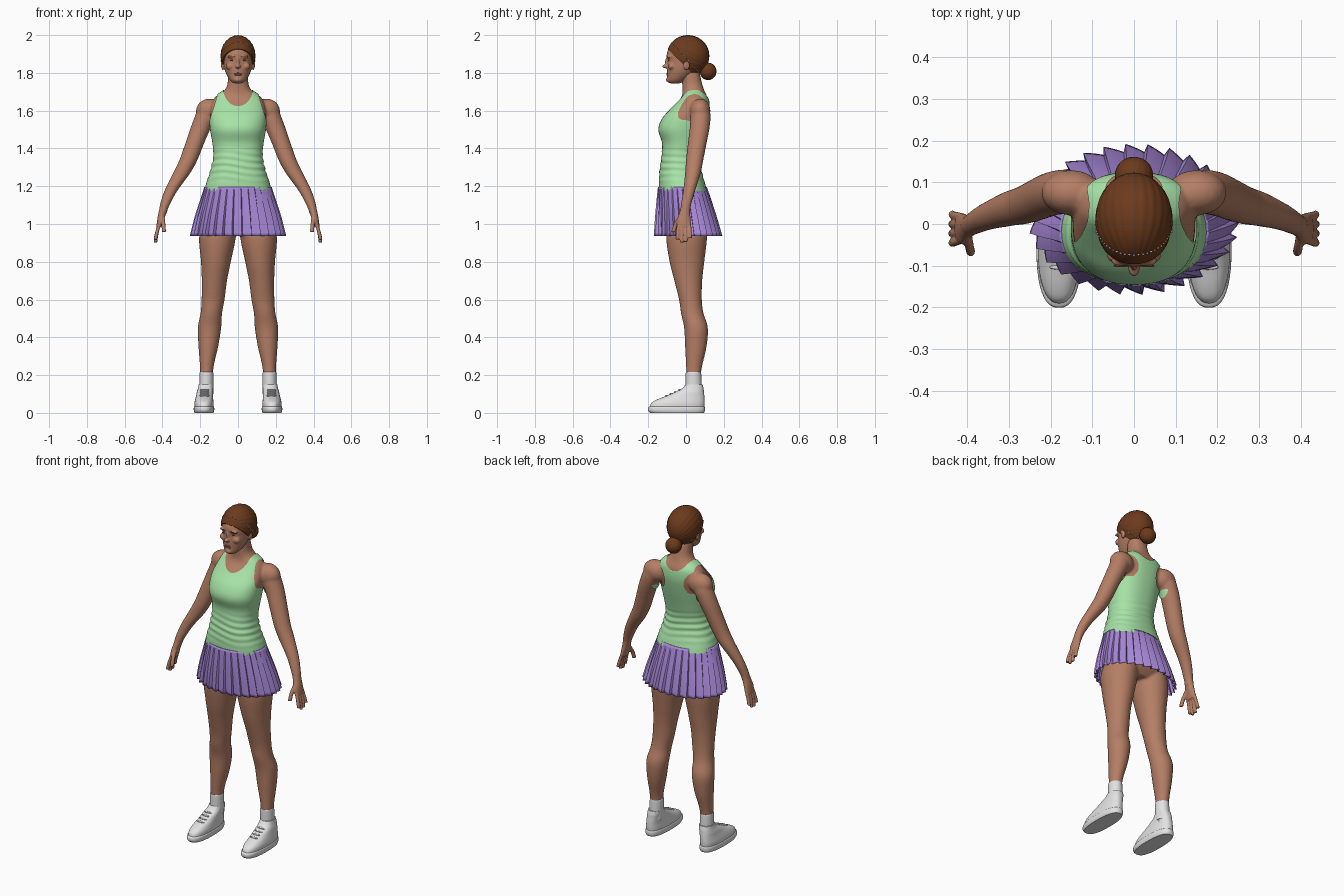
import bpy, bmesh, math
from mathutils import Vector, Matrix
from mathutils.bvhtree import BVHTree

if "Cube" in bpy.data.objects:
    bpy.data.objects.remove(bpy.data.objects["Cube"])


def material(name, rgb):
    mat = bpy.data.materials.new(name)
    mat.use_nodes = True
    mat.diffuse_color = (*rgb, 1)
    mat.node_tree.nodes["Principled BSDF"].inputs["Base Color"].default_value = (*rgb, 1)
    return mat


SKIN = material("warm skin", (0.46, 0.21, 0.13))
LIPS = material("lip tone", (0.36, 0.13, 0.09))
HAIR = material("auburn hair", (0.15, 0.043, 0.012))
GREEN = material("mint green cloth", (0.39, 0.77, 0.39))
PURPLE = material("lilac cloth", (0.40, 0.25, 0.70))
WHITE = material("white leather", (0.76, 0.76, 0.77))


def smooth_rows(rows, sub):
    """Catmull-Rom interpolation of section rows."""
    out = []
    for i in range(len(rows) - 1):
        a, b, c, d = (rows[min(max(k, 0), len(rows) - 1)] for k in range(i - 1, i + 3))
        for s in range(sub):
            t = s / sub
            out.append([q + t * (r - p + t * (2 * p - 5 * q + 4 * r - u + t * (3 * (q - r) + u - p))) / 2
                        for p, q, r, u in zip(a, b, c, d)])
    return out + [list(rows[-1])]


def bridge(bm, rings):
    for low, high in zip(rings, rings[1:]):
        for i in range(len(low)):
            j = (i + 1) % len(low)
            bm.faces.new((low[i], low[j], high[j], high[i]))


def loft(bm, rows, side=1, power=2.0, seg=32, sub=5):
    """Closed body from rows of (height, centre x, half width, front y, back y)."""
    rings = []
    for z, x, w, front, back in smooth_rows(rows, sub):
        ring = []
        for i in range(seg):
            c, s = math.cos(math.tau * i / seg), math.sin(math.tau * i / seg)
            c, s = (math.copysign(abs(v) ** (2 / power), v) for v in (c, s))
            ring.append(bm.verts.new((side * x + w * c, (front + back) / 2 + (back - front) / 2 * s, z)))
        rings.append(ring)
    bridge(bm, rings)
    bm.faces.new(rings[0])
    bm.faces.new(rings[-1])


def ball(bm, centre, radii, seg=20):
    bmesh.ops.create_uvsphere(bm, u_segments=seg, v_segments=seg // 2, radius=1,
                              matrix=Matrix.Translation(centre) @ Matrix.Diagonal((*radii, 1)))


def finish(name, bm, mat, sharp=None):
    bmesh.ops.recalc_face_normals(bm, faces=bm.faces)
    mesh = bpy.data.meshes.new(name)
    bm.to_mesh(mesh)
    bm.free()
    mesh.materials.append(mat)
    for p in mesh.polygons:
        p.use_smooth = True
    if sharp:
        mesh.set_sharp_from_angle(angle=math.radians(sharp))
    obj = bpy.data.objects.new(name, mesh)
    bpy.context.collection.objects.link(obj)
    return obj


def fuse(name, bm, mat, voxel, rounds):
    """Merge overlapping volumes into one smooth skin."""
    obj = finish(name, bm, mat)
    remesh = obj.modifiers.new("merge", 'REMESH')
    remesh.mode, remesh.voxel_size, remesh.use_smooth_shade = 'VOXEL', voxel, True
    relax = obj.modifiers.new("relax", 'SMOOTH')
    relax.factor, relax.iterations = 0.5, rounds
    deps = bpy.context.evaluated_depsgraph_get()
    mesh = bpy.data.meshes.new_from_object(obj.evaluated_get(deps))
    obj.modifiers.clear()
    obj.data = mesh
    if not mesh.materials:
        mesh.materials.append(mat)
    return obj


def surface_of(obj):
    return BVHTree.FromPolygons([v.co.copy() for v in obj.data.vertices],
                                [tuple(p.vertices) for p in obj.data.polygons])


# Body: torso with neck, arms and legs
TORSO = [(0.94, 0, 0.12, -0.07, 0.08), (1.0, 0, 0.18, -0.105, 0.125), (1.1, 0, 0.183, -0.13, 0.125),
         (1.2, 0, 0.168, -0.138, 0.1), (1.28, 0, 0.142, -0.135, 0.078), (1.36, 0, 0.126, -0.125, 0.07),
         (1.43, 0, 0.131, -0.122, 0.083), (1.5, 0, 0.143, -0.142, 0.1), (1.56, 0, 0.147, -0.12, 0.113),
         (1.61, 0, 0.145, -0.075, 0.12), (1.66, 0, 0.13, -0.032, 0.117), (1.685, 0, 0.105, -0.02, 0.107),
         (1.705, 0, 0.075, -0.018, 0.098), (1.74, 0, 0.056, -0.02, 0.086), (1.81, 0, 0.052, -0.025, 0.07)]
ARM = [(1.62, 0.165, 0.045, 0.035, 0.115), (1.58, 0.168, 0.057, 0.025, 0.13), (1.51, 0.197, 0.054, 0.02, 0.125),
       (1.43, 0.228, 0.05, 0.01, 0.11), (1.34, 0.262, 0.048, 0, 0.092), (1.27, 0.298, 0.046, -0.005, 0.078),
       (1.18, 0.353, 0.035, -0.015, 0.05), (1.1, 0.388, 0.026, -0.027, 0.027), (1.05, 0.4, 0.02, -0.03, 0.02)]
LEG = [(1.02, 0.1, 0.08, -0.09, 0.11), (0.93, 0.109, 0.097, -0.105, 0.112), (0.8, 0.117, 0.079, -0.087, 0.097),
       (0.7, 0.125, 0.067, -0.062, 0.086), (0.6, 0.132, 0.061, -0.037, 0.084), (0.53, 0.141, 0.057, -0.027, 0.092),
       (0.45, 0.151, 0.062, -0.01, 0.116), (0.35, 0.157, 0.052, -0.005, 0.109), (0.25, 0.165, 0.037, 0, 0.086),
       (0.18, 0.167, 0.034, 0.002, 0.077), (0.08, 0.168, 0.034, 0.004, 0.076)]
bm = bmesh.new()
loft(bm, TORSO, power=2.3, seg=48)
for s in (1, -1):
    loft(bm, ARM, s)
    loft(bm, LEG, s)
    ball(bm, (s * 0.15, 0.075, 1.6), (0.073, 0.055, 0.064))
body = fuse("body", bm, SKIN, 0.0065, 8)


# Tank top: the clothed region of the body, lifted off the skin
def inside(x, z, cx, cz, rx, rz):
    return ((x - cx) / rx) ** 2 + ((z - cz) / rz) ** 2 < 1


def clothed(p):
    x, z = abs(p.x), p.z
    if not 1.175 < z < 1.705:
        return False
    if z < 1.4:
        return x < 0.185
    if z < 1.53:
        return x < 0.153
    if x > 0.105 + (1.685 - z) * 0.3:
        return False
    if p.y < 0.05:
        return not inside(x, z, 0, 1.71, 0.075, 0.09)
    return not (inside(x, z, 0, 1.72, 0.072, 0.065) or inside(x, z, 0.15, 1.585, 0.088, 0.085))


bm = bmesh.new()
bm.from_mesh(body.data)
bmesh.ops.delete(bm, geom=[f for f in bm.faces if not clothed(f.calc_center_median())], context='FACES')
for _ in range(8):
    moved = {}
    for v in bm.verts:
        near = [e.other_vert(v).co for e in v.link_edges if e.is_boundary]
        if len(near) == 2:
            moved[v] = v.co / 2 + (near[0] + near[1]) / 4
    for v, co in moved.items():
        v.co = co
bm.normal_update()
for v in bm.verts:
    fold = max(0, 1 - abs(v.co.z - 1.31) / 0.11)
    wave = math.sin(v.co.z * 170 + 2 * math.sin(v.co.x * 18) + v.co.y * 14)
    v.co += v.normal * (0.005 + 0.003 * fold * wave)
finish("tank_top", bm, GREEN)

# Pleated skirt
SKIRT = [(1.197, 0, 0.176, -0.147, 0.109), (1.12, 0, 0.196, -0.15, 0.13),
         (1.03, 0, 0.219, -0.152, 0.153), (0.937, 0, 0.236, -0.152, 0.174)]
PLEATS = 30
bm = bmesh.new()
rings = []
for z, x, w, front, back in smooth_rows(SKIRT, 4):
    depth = 0.002 + 0.017 * (1.197 - z) / 0.26
    ring = []
    for i in range(PLEATS):
        for f in (0, 0.3, 0.6, 0.88):
            a = math.tau * (i + f) / PLEATS
            out = depth * f / 0.88
            ring.append(bm.verts.new(((w + out) * math.cos(a),
                                      (front + back) / 2 + ((back - front) / 2 + out) * math.sin(a), z)))
    rings.append(ring)
bridge(bm, rings)
skirt = finish("pleated_skirt", bm, PURPLE, 30)
skirt.modifiers.new("cloth", 'SOLIDIFY').thickness = 0.004

# Head with nose, brow, chin and ears
HEAD = [(1.745, 0, 0.024, -0.088, -0.03), (1.76, 0, 0.042, -0.1, 0), (1.79, 0, 0.06, -0.1, 0.04),
        (1.82, 0, 0.071, -0.101, 0.07), (1.86, 0, 0.077, -0.099, 0.09), (1.9, 0, 0.079, -0.102, 0.1),
        (1.94, 0, 0.07, -0.085, 0.095), (1.97, 0, 0.045, -0.055, 0.07)]
bm = bmesh.new()
loft(bm, HEAD, seg=40)
ball(bm, (0, -0.106, 1.835), (0.014, 0.02, 0.011))
ball(bm, (0, -0.097, 1.855), (0.008, 0.015, 0.03))
ball(bm, (0, -0.09, 1.764), (0.022, 0.016, 0.014))
for s in (1, -1):
    ball(bm, (s * 0.03, -0.088, 1.886), (0.026, 0.014, 0.009))
    ball(bm, (s * 0.04, -0.075, 1.835), (0.025, 0.02, 0.02))
    ball(bm, (s * 0.08, 0.003, 1.843), (0.01, 0.017, 0.028))
head = fuse("head", bm, SKIN, 0.004, 3)
face = surface_of(head)


def on_face(name, spots, radii, mat):
    bm = bmesh.new()
    for x, z in spots:
        hit = face.ray_cast(Vector((x, -1, z)), Vector((0, 1, 0)))[0]
        ball(bm, hit, radii, 12)
    finish(name, bm, mat)


on_face("eyes", [(-0.031, 1.866), (0.031, 1.866)], (0.011, 0.003, 0.004), HAIR)
on_face("eyebrows", [(-0.033, 1.888), (0.033, 1.888)], (0.017, 0.003, 0.0025), HAIR)
on_face("lips", [(0, 1.797), (0, 1.79)], (0.021, 0.004, 0.004), LIPS)


# Combed hair, bun and beaded band
def strand_ball(name, centre, radii, pole, strands, cut=False):
    bm = bmesh.new()
    bmesh.ops.create_uvsphere(bm, u_segments=strands * 4, v_segments=32, radius=1)
    turn = Vector((0, 0, 1)).rotation_difference(Vector(pole)).to_matrix()
    for v in bm.verts:
        ripple = math.cos(strands * math.atan2(v.co.y, v.co.x)) * math.hypot(v.co.x, v.co.y)
        p = turn @ (v.co * (1 + 0.009 * ripple))
        v.co = Vector(centre) + Vector([a * b for a, b in zip(p, radii)])
    if cut:
        bmesh.ops.bisect_plane(bm, geom=bm.verts[:] + bm.edges[:] + bm.faces[:], dist=1e-5,
                               plane_co=(0, 0, 1.83), plane_no=(0, 1, 1), clear_inner=True)
        bmesh.ops.holes_fill(bm, edges=[e for e in bm.edges if e.is_boundary])
    return finish(name, bm, HAIR, 50)


hair = strand_ball("hair", (0, 0.01, 1.89), (0.092, 0.113, 0.109), (0, 1, -0.4), 24, True)
strand_ball("hair_bun", (0, 0.117, 1.808), (0.046, 0.044, 0.046), (0.3, 1, 0.1), 14)
scalp = surface_of(hair)
bm = bmesh.new()
for i in range(64):
    a = math.tau * i / 64
    aim = Vector((math.cos(a), -0.67 * math.sin(a), 0.74 * math.sin(a)))
    hit = scalp.ray_cast(Vector((0, 0, 1.88)), aim)[0]
    if hit:
        ball(bm, hit, (0.0035, 0.0025, 0.0025), 8)
finish("beaded_headband", bm, WHITE)

# Hands, socks and shoes, one per side
SOLE = [(0, 0.18, 0.05, -0.19, 0.095), (0.012, 0.18, 0.054, -0.2, 0.1),
        (0.028, 0.18, 0.054, -0.2, 0.1), (0.034, 0.18, 0.051, -0.192, 0.096)]
UPPER = [(0.02, 0.18, 0.05, -0.193, 0.095), (0.05, 0.18, 0.051, -0.185, 0.098), (0.07, 0.179, 0.048, -0.155, 0.098),
         (0.09, 0.177, 0.045, -0.105, 0.097), (0.11, 0.175, 0.043, -0.06, 0.095),
         (0.13, 0.172, 0.04, -0.02, 0.093), (0.15, 0.17, 0.038, -0.002, 0.088)]
SOCK = [(0.1, 0.168, 0.037, -0.002, 0.084), (0.2, 0.167, 0.037, -0.002, 0.081), (0.216, 0.167, 0.035, 0, 0.079)]
for s, label in ((1, "left"), (-1, "right")):
    bm = bmesh.new()
    loft(bm, [(1.1, 0.388, 0.023, -0.025, 0.025), (1.06, 0.4, 0.021, -0.035, 0.022),
              (1.02, 0.41, 0.018, -0.048, 0.025), (0.985, 0.418, 0.014, -0.046, 0.026)], s)
    for i, tip in enumerate((0.918, 0.902, 0.905, 0.925)):
        points = ((1.01, 0.412, -0.037 + 0.018 * i), (0.96, 0.428, -0.043 + 0.021 * i), (tip, 0.437, -0.046 + 0.023 * i))
        loft(bm, [(z, x, 0.0098, y - 0.0098, y + 0.0098) for z, x, y in points], s, seg=12)
    thumb = ((1.045, 0.4, -0.025), (1.0, 0.395, -0.053), (0.957, 0.392, -0.067))
    loft(bm, [(z, x, 0.011, y - 0.012, y + 0.012) for z, x, y in thumb], s, seg=12)
    fuse(label + "_hand", bm, SKIN, 0.004, 2)

    for part, rows, power in (("shoe_sole", SOLE, 2.5), ("shoe_upper", UPPER, 2.4), ("sock", SOCK, 2)):
        bm = bmesh.new()
        loft(bm, rows, s, power, 40)
        obj = finish(label + "_" + part, bm, WHITE, 45)
        if part == "shoe_upper":
            instep = surface_of(obj)
    bm = bmesh.new()
    for y in (-0.035, -0.058, -0.081, -0.104):
        hit = instep.ray_cast(Vector((s * 0.177, y, 1)), Vector((0, 0, -1)))[0]
        ball(bm, hit, (0.026, 0.006, 0.005), 12)
    finish(label + "_laces", bm, WHITE)
